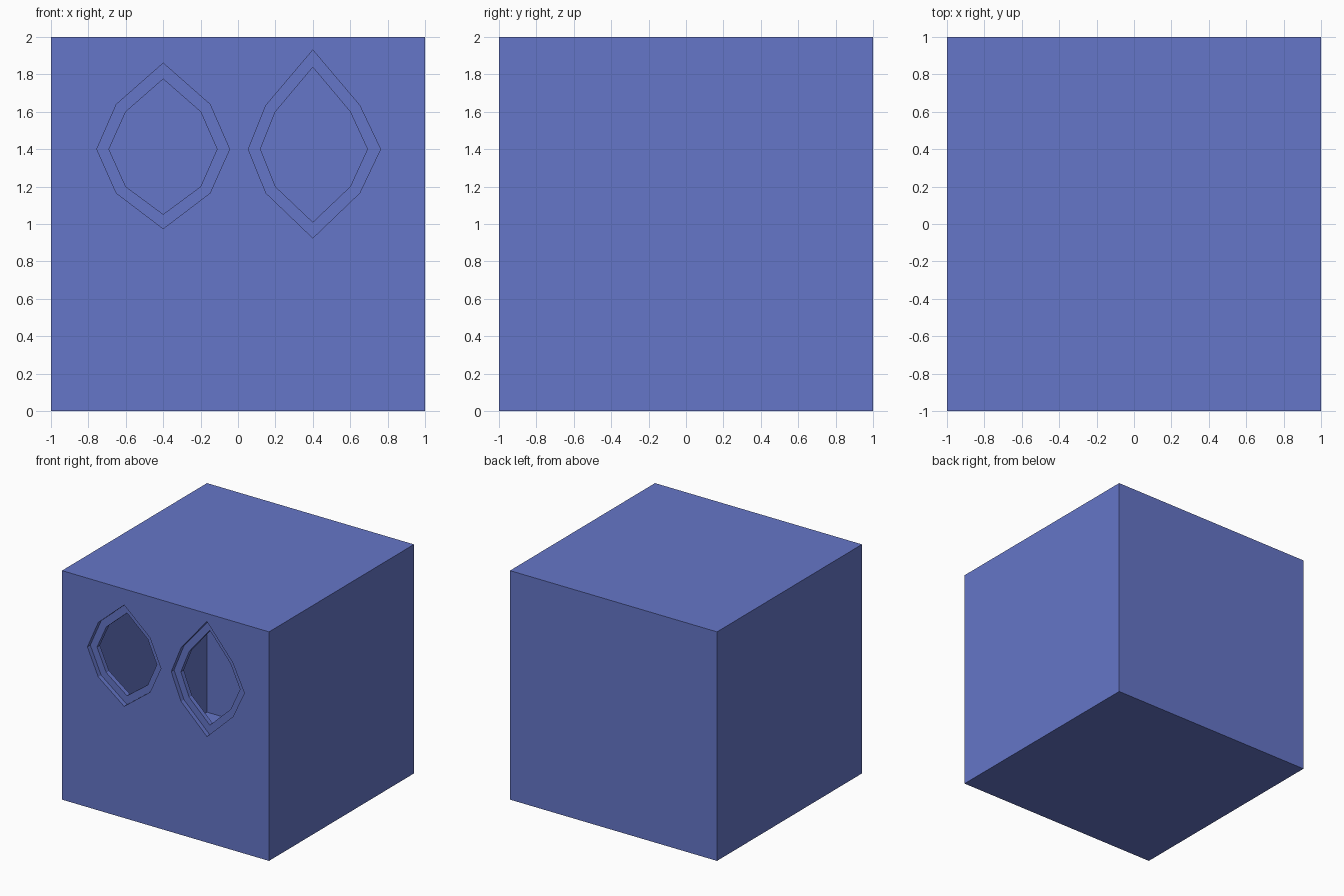
import bpy, bmesh

if "Cube" in bpy.data.objects:
    bpy.data.objects.remove(bpy.data.objects["Cube"])

FRONT = -1.0
STEP = 0.04   # depth of each recess step


def eye_loop(cx, top, shoulder, right, left, low, bottom, half):
    """Eight-sided eye outline as (x, z) points, clockwise from the top."""
    return [(cx, top), (cx + half, shoulder), (right, 1.4), (cx + half, low),
            (cx, bottom), (cx - half, low), (left, 1.4), (cx - half, shoulder)]


EYES = {
    "left_eye_frame": (eye_loop(-0.4, 1.86, 1.64, -0.045, -0.755, 1.165, 0.975, 0.25),
                       eye_loop(-0.4, 1.775, 1.6, -0.112, -0.69, 1.2, 1.052, 0.2)),
    "right_eye_frame": (eye_loop(0.4, 1.93, 1.635, 0.762, 0.055, 1.165, 0.925, 0.25),
                        eye_loop(0.4, 1.838, 1.6, 0.692, 0.12, 1.2, 1.01, 0.2)),
}

mat = bpy.data.materials.new("blue")
mat.diffuse_color = (0.13, 0.18, 0.58, 1)
mat.use_nodes = True
mat.node_tree.nodes["Principled BSDF"].inputs["Base Color"].default_value = mat.diffuse_color


def finish(bm, name):
    mesh = bpy.data.meshes.new(name)
    bm.to_mesh(mesh)
    bm.free()
    mesh.materials.append(mat)
    obj = bpy.data.objects.new(name, mesh)
    bpy.context.collection.objects.link(obj)
    return obj


def ring(bm, pts, y):
    return [bm.verts.new((x, y, z)) for x, z in pts]


# Hollow thin-walled box: the front is refilled around the eye openings
bm = bmesh.new()
bmesh.ops.create_cube(bm, size=2)
bmesh.ops.translate(bm, verts=bm.verts, vec=(0, 0, 1))
front = next(f for f in bm.faces if f.calc_center_median().y < -0.9)
edges = list(front.edges)
bmesh.ops.delete(bm, geom=[front], context='FACES_ONLY')
for outer, inner in EYES.values():
    vs = ring(bm, outer, FRONT)
    edges += [bm.edges.new((vs[i], vs[(i + 1) % 8])) for i in range(8)]
res = bmesh.ops.triangle_fill(bm, edges=edges, use_beauty=True, normal=(0, -1, 0))
panel = [g for g in res["geom"] if isinstance(g, bmesh.types.BMFace)]
for f in panel:
    f.normal_update()
    if f.normal.y > 0:
        f.normal_flip()
finish(bm, "box")

# Stepped eye frames: outer wall, flat ring, inner wall
for name, (outer, inner) in EYES.items():
    bm = bmesh.new()
    loops = [ring(bm, outer, FRONT), ring(bm, outer, FRONT + STEP),
             ring(bm, inner, FRONT + STEP), ring(bm, inner, FRONT + 2 * STEP)]
    for a, b in zip(loops, loops[1:]):
        for i in range(8):
            j = (i + 1) % 8
            bm.faces.new((a[i], a[j], b[j], b[i]))
    bm.normal_update()
    # make the flat ring face the front
    if [f for f in bm.faces if abs(f.normal.y) > 0.9][0].normal.y > 0:
        bmesh.ops.reverse_faces(bm, faces=bm.faces)
    finish(bm, name)
